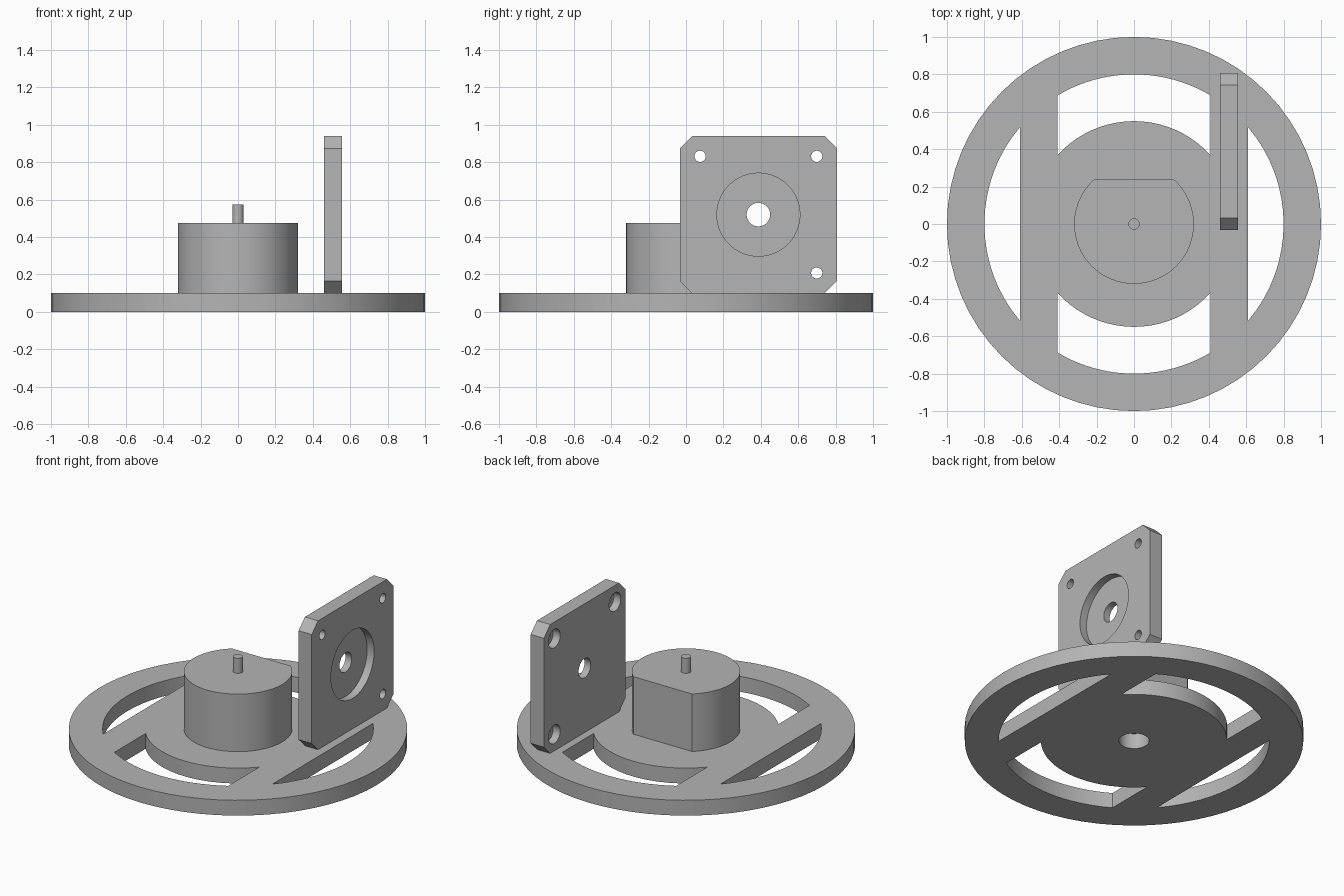
import bpy
import bmesh
from math import acos, asin, cos, sin, pi, tau
from mathutils import Matrix

cube = bpy.data.objects.get("Cube")
if cube:
    bpy.data.objects.remove(cube, do_unlink=True)

grey = bpy.data.materials.new("plain grey")
grey.use_nodes = True
colour = (0.46, 0.46, 0.46, 1)
grey.diffuse_color = colour
grey.node_tree.nodes["Principled BSDF"].inputs["Base Color"].default_value = colour

# Maps a flat (u, v, w) profile so that u runs along y, v along z, w along x
SIDEWAYS = Matrix(((0, 0, 1, 0), (1, 0, 0, 0), (0, 1, 0, 0), (0, 0, 0, 1)))


def arc(r, start, end, steps, centre=(0, 0)):
    return [(centre[0] + r * cos(start + (end - start) * i / steps),
             centre[1] + r * sin(start + (end - start) * i / steps))
            for i in range(steps + 1)]


def circle(r, steps=64, centre=(0, 0)):
    return arc(r, 0, tau, steps, centre)[:-1]


def prism(name, outline, low, high, matrix=Matrix()):
    """Extrude a closed outline from low to high."""
    bm = bmesh.new()
    face = bm.faces.new([bm.verts.new((u, v, low)) for u, v in outline])
    top = bmesh.ops.extrude_face_region(bm, geom=[face])["geom"]
    bmesh.ops.translate(bm, vec=(0, 0, high - low),
                        verts=[g for g in top if isinstance(g, bmesh.types.BMVert)])
    bm.transform(matrix)
    bmesh.ops.recalc_face_normals(bm, faces=bm.faces)
    mesh = bpy.data.meshes.new(name)
    bm.to_mesh(mesh)
    bm.free()
    mesh.materials.append(grey)
    obj = bpy.data.objects.new(name, mesh)
    bpy.context.collection.objects.link(obj)
    return obj


def activate(obj):
    bpy.ops.object.select_all(action="DESELECT")
    obj.select_set(True)
    bpy.context.view_layer.objects.active = obj


def cut(obj, cutters):
    activate(obj)
    for cutter in cutters:
        mod = obj.modifiers.new("cut", "BOOLEAN")
        mod.operation = "DIFFERENCE"
        mod.solver = "EXACT"
        mod.object = cutter
        bpy.ops.object.modifier_apply(modifier=mod.name)
        bpy.data.objects.remove(cutter, do_unlink=True)


def smooth(obj):
    activate(obj)
    bpy.ops.object.shade_smooth_by_angle(angle=pi / 6)


# Round base: rim, two straight bars and a hub left between four windows
THICK, RIM, HUB, BAR_IN, BAR_OUT = 0.1, 0.8, 0.55, 0.41, 0.61
base = prism("base_wheel", circle(1), 0, THICK)
a, b, c = acos(BAR_IN / RIM), acos(BAR_IN / HUB), acos(BAR_OUT / RIM)
end_window = arc(RIM, a, pi - a, 20) + arc(HUB, pi - b, b, 20)
side_window = arc(RIM, -c, c, 16)
windows = [prism("window_cutter", [(s * x, s * y) for x, y in shape], -0.1, 0.2)
           for shape in (end_window, side_window) for s in (1, -1)]
cut(base, windows + [prism("centre_cutter", circle(0.09, 32), -0.1, 0.2)])
smooth(base)

# Drum with one flat side at the back, and its shaft
DRUM, FLAT = 0.32, 0.24
f = asin(FLAT / DRUM)
smooth(prism("motor_drum", arc(DRUM, pi - f, tau + f, 48), THICK, 0.475))
smooth(prism("motor_shaft", circle(0.03, 32), 0.475, 0.573))

# Upright square plate with chamfered corners
CY, CZ, HALF, CHAMFER = 0.387, 0.52, 0.42, 0.065
k = HALF - CHAMFER
octagon = [(HALF, -k), (HALF, k), (k, HALF), (-k, HALF),
           (-HALF, k), (-HALF, -k), (-k, -HALF), (k, -HALF)]
plate = prism("mounting_plate", [(CY + u, CZ + v) for u, v in octagon],
              0.46, 0.555, SIDEWAYS)


def drill(r, low, high, u=0, v=0, steps=32):
    return prism("drill_cutter", circle(r, steps, (CY + u, CZ + v)), low, high, SIDEWAYS)


# Recess on the outer face, centre bore, and three counterbored screw holes
drills = [drill(0.222, 0.505, 0.7, steps=64), drill(0.063, 0.4, 0.7)]
for u, v in ((-1, 1), (1, 1), (1, -1)):
    drills.append(drill(0.03, 0.4, 0.7, u * 0.312, v * 0.312))
    drills.append(drill(0.06, 0.4, 0.51, u * 0.312, v * 0.312))
cut(plate, drills)
smooth(plate)
